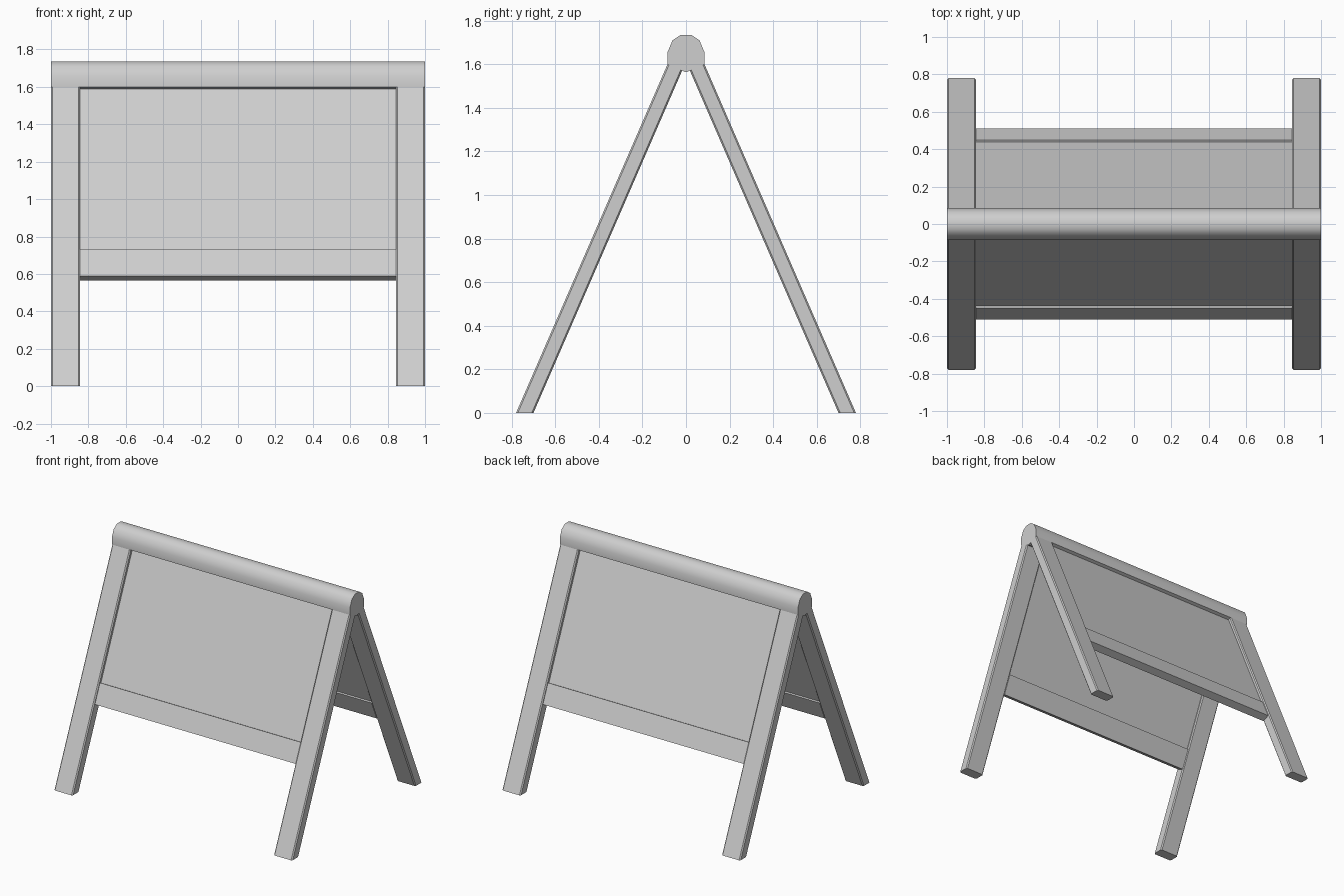
import bpy, bmesh
from math import radians
from mathutils import Vector

cube = bpy.data.objects.get("Cube")
if cube:
    bpy.data.objects.remove(cube, do_unlink=True)

grey = bpy.data.materials.new("light_grey")
grey.use_nodes = True
COLOUR = (0.62, 0.62, 0.62, 1)
grey.diffuse_color = COLOUR
grey.node_tree.nodes["Principled BSDF"].inputs["Base Color"].default_value = COLOUR

FOOT_Y, FOOT_DEPTH = -0.78, 0.08      # outer edge of the foot and its depth on the ground
LEG_IN, LEG_OUT = 0.845, 1.0
CAP_W, CAP_Z = 0.085, 1.6             # half width and lower edge of the ridge cap
LEAN = (-CAP_W - FOOT_Y) / CAP_Z      # y travelled per unit of height
APEX_Z = CAP_Z - LEAN * CAP_W         # underside of the cap is square to the slope
UP = Vector((0, LEAN, 1)).normalized()
INWARD = Vector((0, UP.z, -UP.y))


def prism(name, start, end):
    """Join two matching outlines into a closed solid."""
    bm = bmesh.new()
    a = [bm.verts.new(p) for p in start]
    b = [bm.verts.new(p) for p in end]
    bm.faces.new(a)
    bm.faces.new(b[::-1])
    for i in range(len(a)):
        j = (i + 1) % len(a)
        bm.faces.new((a[i], b[i], b[j], a[j]))
    bmesh.ops.recalc_face_normals(bm, faces=bm.faces)
    mesh = bpy.data.meshes.new(name)
    bm.to_mesh(mesh)
    bm.free()
    mesh.materials.append(grey)
    ob = bpy.data.objects.new(name, mesh)
    bpy.context.collection.objects.link(ob)
    return ob


def leg(name, side, face):
    """Leaning leg with chamfered long edges, level foot and square-cut top."""
    c = 0.008
    x0, x1, y0, y1 = LEG_IN, LEG_OUT, FOOT_Y, FOOT_Y + FOOT_DEPTH
    outline = [(x0 + c, y0), (x1 - c, y0), (x1, y0 + c), (x1, y1 - c),
               (x1 - c, y1), (x0 + c, y1), (x0, y1 - c), (x0, y0 + c)]
    foot, top = [], []
    for x, y in outline:
        z = (APEX_Z - LEAN * y) / (1 + LEAN * LEAN)
        foot.append((side * x, face * y, 0))
        top.append((side * x, face * (y + LEAN * z), z))
    prism(name, foot, top)


def board(name, face, along, depth):
    """Flat board between the legs, placed by distance up the slope and depth into it."""
    origin = Vector((0, FOOT_Y, 0))
    ends = []
    for x in (-LEG_IN, LEG_IN):
        ring = []
        for s, d in ((0, 0), (1, 0), (1, 1), (0, 1)):
            p = origin + UP * along[s] + INWARD * depth[d]
            ring.append((x, face * p.y, p.z))
        ends.append(ring)
    prism(name, *ends)


# Front and back frames
slope_length = Vector((0, CAP_W + FOOT_Y, CAP_Z)).length
for face, word in ((1, "front"), (-1, "back")):
    for side, hand in ((1, "left"), (-1, "right")):
        leg(f"{word}_{hand}_leg", side, face)
    board(f"{word}_bottom_rail", face, (0.648, 0.802), (0.013, 0.071))
    board(f"{word}_panel", face, (0.802, slope_length), (0.025, 0.059))

# Rounded ridge cap
half = [(CAP_W, CAP_Z), (CAP_W, 1.655), (0.062, 1.71), (0.025, 1.735)]
profile = half + [(-y, z) for y, z in reversed(half)] + [(0, APEX_Z)]
cap = prism("ridge_cap", [(-LEG_OUT, y, z) for y, z in profile],
            [(LEG_OUT, y, z) for y, z in profile])
bpy.ops.object.select_all(action='DESELECT')
cap.select_set(True)
bpy.context.view_layer.objects.active = cap
bpy.ops.object.shade_smooth_by_angle(angle=radians(45))
